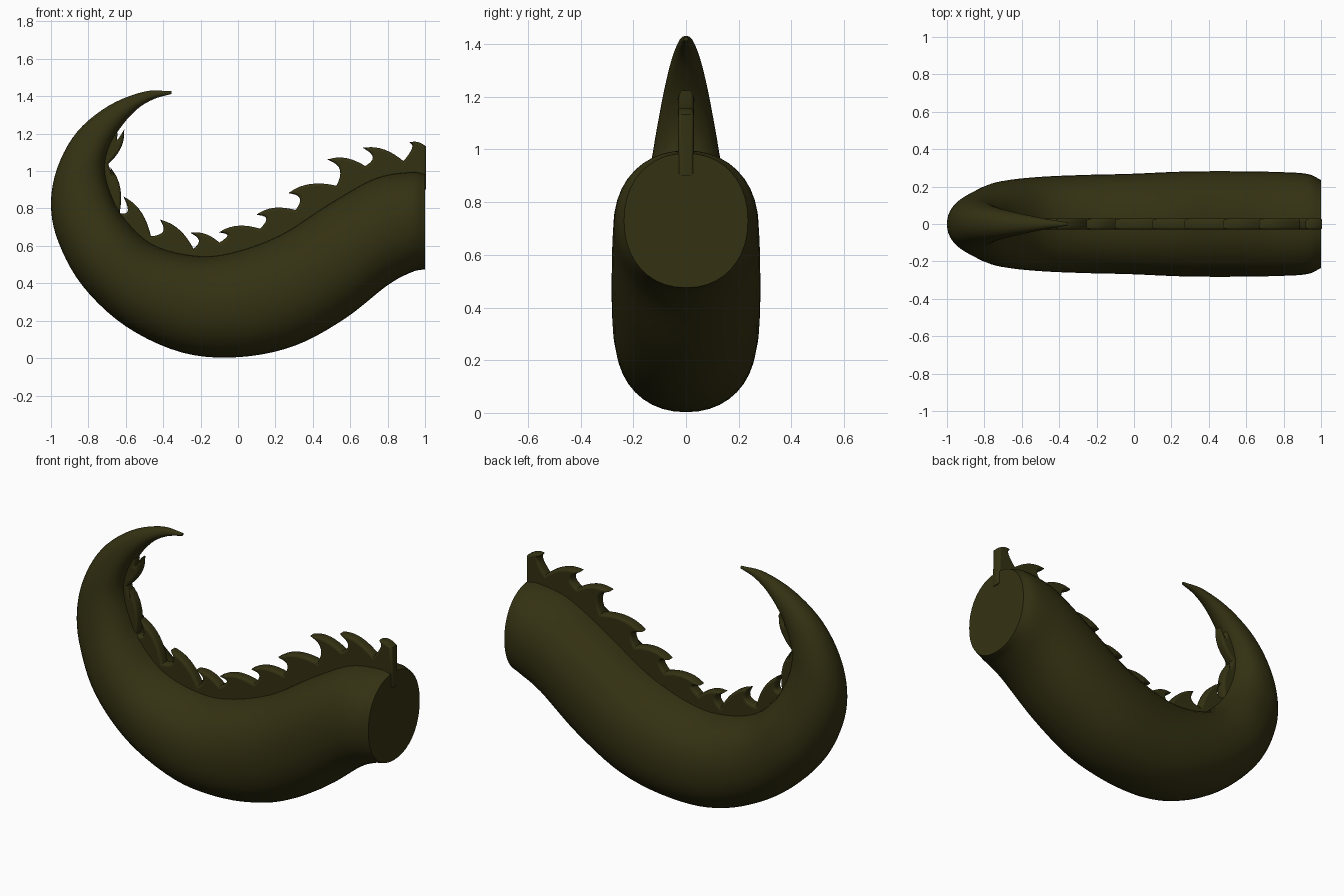
import bpy, bmesh, math
from mathutils import Vector

if "Cube" in bpy.data.objects:
    bpy.data.objects.remove(bpy.data.objects["Cube"], do_unlink=True)

# One dark olive skin colour
SKIN = (0.034, 0.031, 0.006, 1.0)
olive = bpy.data.materials.new("dark olive skin")
olive.diffuse_color = SKIN
olive.use_nodes = True
shader = olive.node_tree.nodes["Principled BSDF"]
shader.inputs["Base Color"].default_value = SKIN
shader.inputs["Roughness"].default_value = 0.7

# Stations along the tail: outer x, z, inner x, z, half width
STATIONS = [Vector(s) for s in (
    (1, .475, 1, .985, .235), (.93, .46, .92, .995, .268),
    (.8, .39, .73, .96, .278), (.57, .21, .48, .82, .282),
    (.3, .065, .22, .655, .28), (0, .005, -.05, .56, .268),
    (-.3, .03, -.25, .55, .262), (-.6, .17, -.46, .61, .25),
    (-.83, .385, -.61, .75, .225), (-.96, .62, -.68, .88, .175),
    (-1, .82, -.71, 1.01, .138), (-.965, 1.02, -.69, 1.12, .112),
    (-.86, 1.21, -.63, 1.23, .084), (-.69, 1.35, -.54, 1.33, .055),
    (-.5, 1.425, -.45, 1.385, .028), (-.355, 1.427, -.355, 1.412, .008))]


def smooth_path(points, steps):
    """Catmull-Rom interpolation through the stations."""
    result = []
    for i in range(len(points) - 1):
        b, c = points[i], points[i + 1]
        a = points[i - 1] if i else b * 2 - c
        d = points[i + 2] if i + 2 < len(points) else c * 2 - b
        for k in range(steps):
            t = k / steps
            result.append((b * 2 + (c - a) * t + (a * 2 - b * 5 + c * 4 - d) * t ** 2
                           + (b * 3 - a - c * 3 + d) * t ** 3) / 2)
    return result + [points[-1]]


def signed_power(value, power):
    return math.copysign(abs(value) ** power, value)


# Tail body: rounded sections lofted along the path
def make_tail(sides=40):
    bm = bmesh.new()
    rings = []
    for s in smooth_path(STATIONS, 5):
        outer, inner = Vector((s[0], 0, s[1])), Vector((s[2], 0, s[3]))
        centre, radius = (outer + inner) / 2, (inner - outer) / 2
        ring = []
        for k in range(sides):
            angle = math.tau * k / sides
            up = signed_power(math.cos(angle), 0.93)
            side = signed_power(math.sin(angle), 0.93)
            ring.append(bm.verts.new(centre + radius * up + Vector((0, s[4] * side, 0))))
        rings.append(ring)
    for near, far in zip(rings, rings[1:]):
        for k in range(sides):
            n = (k + 1) % sides
            bm.faces.new((near[k], near[n], far[n], far[k]))
    bm.faces.new(rings[0])
    bm.faces.new(rings[-1])
    bmesh.ops.recalc_face_normals(bm, faces=bm.faces)
    mesh = bpy.data.meshes.new("tail_body")
    bm.to_mesh(mesh)
    bm.free()
    tail = bpy.data.objects.new("tail_body", mesh)
    bpy.context.collection.objects.link(tail)
    return tail


def bend(start, control, end, steps=8):
    """Quadratic curve, without its start point."""
    return [start * (1 - t) ** 2 + control * 2 * t * (1 - t) + end * t ** 2
            for t in ((k + 1) / steps for k in range(steps))]


# Hooked spines: each is a tip followed by the valley behind it
SPINES = [(Vector(tip), Vector(valley)) for tip, valley in (
    ((.93, 1.15), (.885, 1.045)), ((.685, 1.12), (.68, 1.02)),
    ((.495, 1.06), (.53, .915)), ((.285, .885), (.31, .785)),
    ((.115, .77), (.12, .685)), ((-.085, .675), (-.1, .61)),
    ((-.235, .665), (-.24, .575)), ((-.405, .73), (-.47, .645)),
    ((-.6, .85), (-.64, .77)), ((-.675, 1), (-.7, 1.04)),
    ((-.615, 1.2), (-.65, 1.2)))]


# Crest: one flat wavy outline, thickened and rounded
def make_crest():
    last = Vector((.998, 1.13))
    outline = [last]
    for tip, valley in SPINES:
        run = last - tip
        outward = Vector((run.y, -run.x))
        if outward.dot(tip - valley) < 0:
            outward = -outward
        outline += bend(last, tip + run * 0.4 + outward * 0.22, tip)
        base = last - valley
        hook = valley + (tip - valley) * 0.4 + base.normalized() * min(0.09, base.length * 0.5)
        outline += bend(tip, hook, valley)
        last = valley
    # Root of the crest, buried in the body
    roots = [Vector((s[2], s[3])).lerp(Vector((s[0], s[1])), 0.15) for s in STATIONS[:13]]
    outline += reversed(roots)

    curve = bpy.data.curves.new("spine_crest", "CURVE")
    curve.dimensions = "2D"
    curve.fill_mode = "BOTH"
    curve.extrude = 0.016
    curve.bevel_depth = 0.014
    curve.bevel_resolution = 2
    curve.offset = -0.008
    spline = curve.splines.new("POLY")
    spline.points.add(len(outline) - 1)
    for point, place in zip(spline.points, outline):
        point.co = (place.x, place.y, 0, 1)
    spline.use_cyclic_u = True
    crest = bpy.data.objects.new("spine_crest", curve)
    crest.rotation_euler.x = math.pi / 2
    bpy.context.collection.objects.link(crest)
    return crest


def select_only(obj):
    bpy.ops.object.select_all(action="DESELECT")
    obj.select_set(True)
    bpy.context.view_layer.objects.active = obj


tail_body = make_tail()
spine_crest = make_crest()
select_only(spine_crest)
bpy.ops.object.convert(target="MESH")
spine_crest = bpy.context.view_layer.objects.active

for part in (tail_body, spine_crest):
    part.data.materials.clear()
    part.data.materials.append(olive)
    select_only(part)
    bpy.ops.object.shade_smooth_by_angle(angle=math.radians(40))
